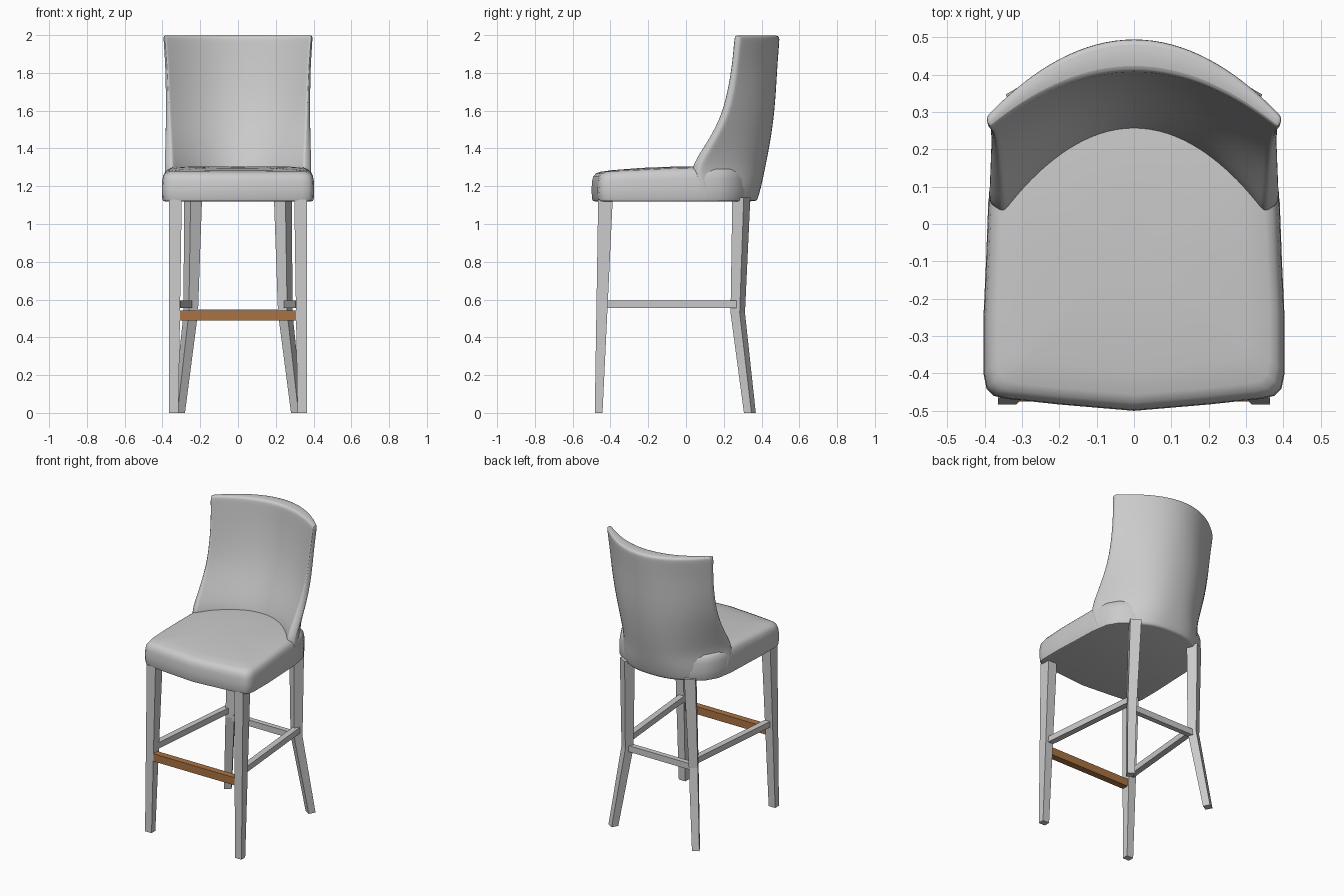
import bpy, bmesh, math
from mathutils import Vector

if "Cube" in bpy.data.objects:
    bpy.data.objects.remove(bpy.data.objects["Cube"], do_unlink=True)


def material(name, color):
    m = bpy.data.materials.new(name)
    m.use_nodes = True
    m.diffuse_color = (*color, 1)
    m.node_tree.nodes["Principled BSDF"].inputs["Base Color"].default_value = (*color, 1)
    return m


grey = material("pale grey", (0.6, 0.6, 0.6))
brown = material("brown wood", (0.4, 0.17, 0.055))


def loft(name, rings, mat, strip_caps=False, smooth=False, subdivide=0):
    """Skin closed rings of equal length and cap both ends."""
    bm = bmesh.new()
    rows = [[bm.verts.new(p) for p in ring] for ring in rings]
    n = len(rows[0])
    for a, b in zip(rows, rows[1:]):
        for i in range(n):
            j = (i + 1) % n
            bm.faces.new((a[i], a[j], b[j], b[i]))
    for row in (rows[0], rows[-1]):
        if strip_caps:
            for i in range(n // 2 - 1):
                bm.faces.new((row[i], row[i + 1], row[n - 2 - i], row[n - 1 - i]))
        else:
            bm.faces.new(row)
    bmesh.ops.recalc_face_normals(bm, faces=bm.faces)
    mesh = bpy.data.meshes.new(name)
    bm.to_mesh(mesh)
    bm.free()
    mesh.materials.append(mat)
    ob = bpy.data.objects.new(name, mesh)
    bpy.context.collection.objects.link(ob)
    if subdivide:
        mod = ob.modifiers.new("Soft", 'SUBSURF')
        mod.levels = mod.render_levels = subdivide
    if smooth:
        bpy.ops.object.select_all(action='DESELECT')
        ob.select_set(True)
        bpy.context.view_layer.objects.active = ob
        bpy.ops.object.shade_smooth_by_angle(angle=math.radians(50))
    return ob


def bar(name, start, end, width, height, mat):
    """Straight rail with an upright rectangular section."""
    a, b = Vector(start), Vector(end)
    up = Vector((0, 0, height / 2))
    side = (b - a).cross(up).normalized() * width / 2
    loft(name, [[p + side + up, p - side + up, p - side - up, p + side - up]
                for p in (a, b)], mat)


# Seat cushion: rounded front corners, slightly pointed front, curved rear
half = [(0, -0.5), (0.2, -0.483), (0.34, -0.468), (0.375, -0.46), (0.395, -0.44),
        (0.403, -0.4), (0.403, -0.25), (0.396, -0.1), (0.39, 0.06)]
half += [(0.385 * math.cos(t), 0.06 + 0.3 * math.sin(t) ** 0.7)
         for t in (math.radians(d) for d in (15, 32, 50, 70))] + [(0, 0.36)]
outline = half + [(-x, y) for x, y in half[-2:0:-1]]


def seat_ring(scale, z, rise):
    return [(x * scale, -0.06 + (y + 0.06) * scale,
             z + rise * min(max((y + 0.5) / 0.5, 0), 1)) for x, y in outline]


loft("seat", [seat_ring(*r) for r in (
    (0.96, 1.12, 0), (0.985, 1.123, 0), (0.995, 1.135, 0), (1, 1.18, 0),
    (0.995, 1.225, 0.015), (0.98, 1.25, 0.02), (0.95, 1.267, 0.022),
    (0.9, 1.276, 0.022), (0.75, 1.285, 0.018), (0.4, 1.297, 0.008),
    (0.1, 1.301, 0.002))], grey, smooth=True)


# Wraparound backrest: outer arc, then inner arc, at each height
def arc(half_width, edge, centre, power, count=13):
    pts = []
    for i in range(count):
        s = math.sin(math.pi * (i / (count - 1) - 0.5))
        pts.append((half_width * s, edge + (centre - edge) * (1 - abs(s) ** power)))
    return pts


rings = []
for z, xo, wo, bo, xi, wi, bi, power in (
        (1.12, 0.375, 0.10, 0.37, 0.34, 0.10, 0.24, 3),
        (1.125, 0.39, 0.10, 0.38, 0.345, 0.09, 0.245, 3),
        (1.21, 0.397, 0.075, 0.403, 0.348, 0.05, 0.25, 3),
        (1.29, 0.395, 0.045, 0.42, 0.35, 0.01, 0.255, 2.8),
        (1.40, 0.392, 0.12, 0.443, 0.355, 0.085, 0.29, 2.6),
        (1.55, 0.387, 0.21, 0.467, 0.365, 0.175, 0.345, 2.4),
        (1.70, 0.387, 0.25, 0.48, 0.37, 0.215, 0.38, 2.2),
        (1.85, 0.389, 0.27, 0.489, 0.376, 0.24, 0.40, 2),
        (1.98, 0.399, 0.285, 0.5, 0.388, 0.25, 0.41, 2),
        (2.0, 0.397, 0.285, 0.499, 0.387, 0.255, 0.413, 2)):
    ring = arc(xo, wo, bo, power) + arc(xi, wi, bi, 2)[::-1]
    rings.append([(x, y, z) for x, y in ring])
loft("backrest", rings, grey, strip_caps=True, smooth=True, subdivide=2)


# Legs and side rails, left and right
def square(x, y, z, size, turn):
    r = size / math.sqrt(2)
    return [(x + r * math.cos(a), y + r * math.sin(a), z)
            for a in (turn + math.pi / 4 + k * math.pi / 2 for k in range(4))]


for side, label in ((1, "left"), (-1, "right")):
    front = [[(side * x, y, z) for x, y in ((xi, y0), (0.364, y0), (0.364, y1), (xi, y1))]
             for xi, y0, y1, z in ((0.315, -0.483, -0.442, 0), (0.298, -0.465, -0.388, 1.13))]
    loft("front_leg_" + label, front, grey)
    turn = -side * math.radians(30)
    back = [square(side * x, y, z, size, turn) for x, y, z, size in (
        (0.312, 0.338, 0, 0.046), (0.25, 0.274, 0.53, 0.056), (0.238, 0.293, 1.14, 0.07))]
    loft("back_leg_" + label, back, grey)
    bar("side_rail_" + label, (side * 0.325, -0.42, 0.576), (side * 0.262, 0.265, 0.576),
        0.04, 0.04, grey)

# Cross rails
bar("back_rail", (-0.25, 0.275, 0.527), (0.25, 0.275, 0.527), 0.035, 0.042, grey)
bar("footrest", (-0.308, -0.452, 0.515), (0.308, -0.452, 0.515), 0.045, 0.052, brown)
